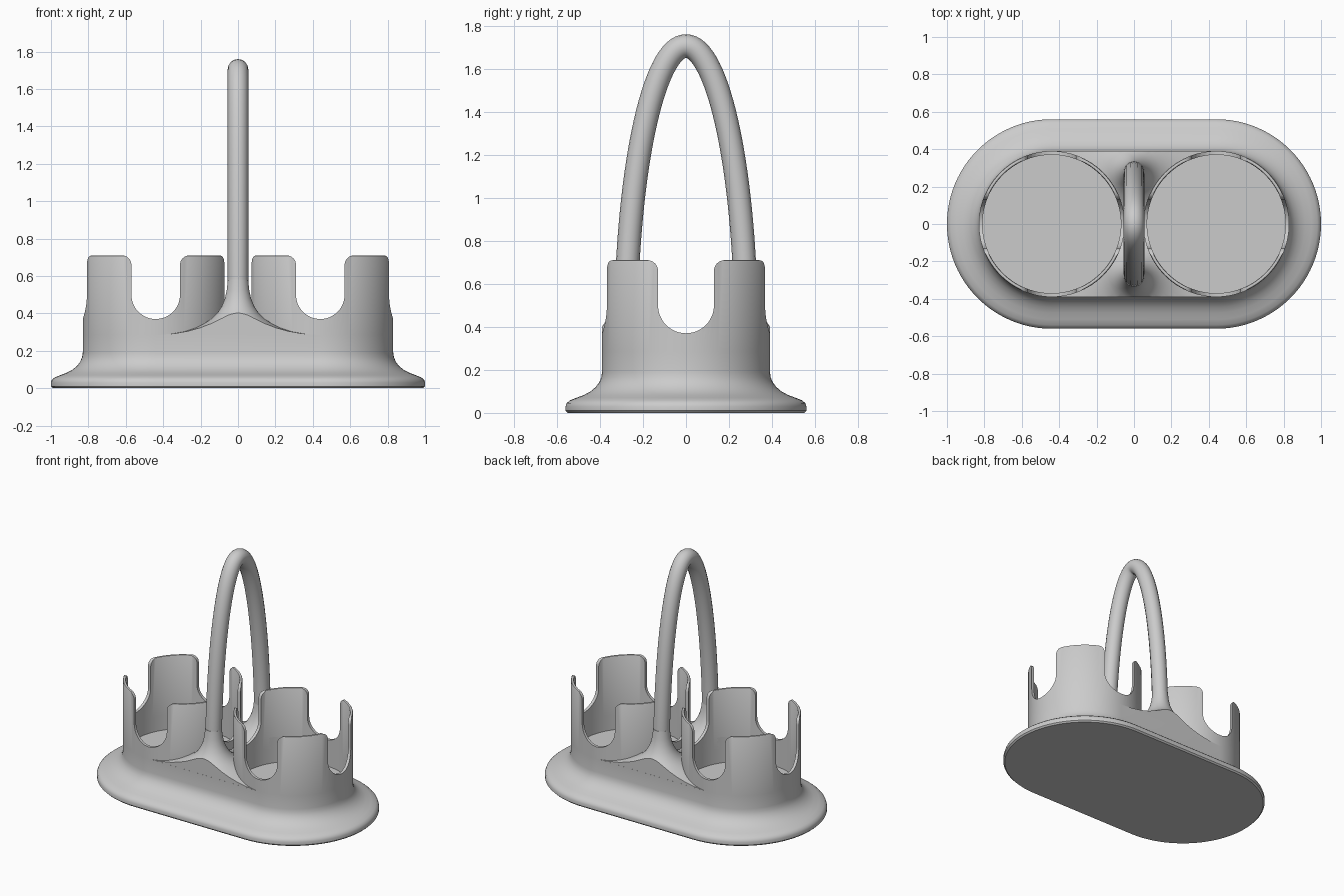
import bpy, bmesh, math
from math import cos, sin, pi, radians
from mathutils import Vector

cube = bpy.data.objects.get("Cube")
if cube:
    bpy.data.objects.remove(cube, do_unlink=True)

SPAN = 0.44      # cup centre distance from the middle
OUTER = 0.39     # cup outer radius
INNER = 0.37     # cup inner radius
DECK = 0.285     # top of the solid body
STEPS = 48       # segments per half circle

grey = bpy.data.materials.new("plain_grey")
grey.use_nodes = True
grey.diffuse_color = (0.6, 0.6, 0.6, 1)
grey.node_tree.nodes["Principled BSDF"].inputs["Base Color"].default_value = (0.6, 0.6, 0.6, 1)


def finish(name, bm):
    bmesh.ops.remove_doubles(bm, verts=bm.verts, dist=1e-5)
    bmesh.ops.recalc_face_normals(bm, faces=bm.faces)
    mesh = bpy.data.meshes.new(name)
    bm.to_mesh(mesh)
    bm.free()
    mesh.materials.append(grey)
    ob = bpy.data.objects.new(name, mesh)
    bpy.context.collection.objects.link(ob)
    return ob


def loft(name, profile, half=0.0, centre=(0, 0), closed=False):
    """Sweep a (radius, height) profile round a stadium, or a circle if half is 0."""
    bm = bmesh.new()
    rings = []
    for r, z in profile:
        ring = []
        for side in (1, -1):
            for i in range(STEPS + 1):
                a = -pi / 2 + pi * i / STEPS
                ring.append(bm.verts.new((centre[0] + side * (half + r * cos(a)),
                                          centre[1] + side * r * sin(a), z)))
        rings.append(ring)
    pairs = list(zip(rings, rings[1:]))
    if closed:
        pairs.append((rings[-1], rings[0]))
    else:
        bm.faces.new(rings[0])
        bm.faces.new(rings[-1])
    n = len(rings[0])
    for low, high in pairs:
        for i in range(n):
            j = (i + 1) % n
            bm.faces.new((low[i], low[j], high[j], high[i]))
    return finish(name, bm)


def cut(ob, tool, operation="DIFFERENCE"):
    mod = ob.modifiers.new("cut", "BOOLEAN")
    mod.operation = operation
    mod.solver = "EXACT"
    mod.object = tool
    bpy.context.view_layer.update()
    bpy.context.view_layer.objects.active = ob
    bpy.ops.object.modifier_apply(modifier=mod.name)


def smooth(ob, angle=35):
    bpy.ops.object.select_all(action="DESELECT")
    ob.select_set(True)
    bpy.context.view_layer.objects.active = ob
    bpy.ops.object.shade_smooth_by_angle(angle=radians(angle))


def notch_cutter(name, centre_x, along_x):
    """U-shaped prism with rounded shoulders, passing right through one cup."""
    w, round_r, top, low = 0.13, 0.05, 0.71, 0.37
    right = [(w + round_r, top + 0.1)]
    for i in range(9):
        a = pi / 2 + pi / 2 * i / 8
        right.append((w + round_r + round_r * cos(a), top - round_r + round_r * sin(a)))
    for i in range(13):
        a = -pi / 2 * i / 12
        right.append((w * cos(a), low + w + w * sin(a)))
    outline = right + [(-u, z) for u, z in reversed(right[:-1])]
    bm = bmesh.new()
    ends = []
    for d in (-0.42, 0.42):
        ends.append([bm.verts.new((centre_x + d, u, z) if along_x else (centre_x + u, d, z))
                     for u, z in outline])
    bm.faces.new(ends[0])
    bm.faces.new(ends[1])
    n = len(outline)
    for i in range(n):
        j = (i + 1) % n
        bm.faces.new((ends[0][i], ends[0][j], ends[1][j], ends[1][i]))
    return finish(name, bm)


# Cutters for the cup wells
helpers = []
wells = [loft("well_cutter", [(INNER, 0.18), (INNER, 0.9)], centre=(s * SPAN, 0)) for s in (1, -1)]
helpers += wells

# Flanged base with two wells
base = loft("base", [(0.55, 0), (0.56, 0.01), (0.56, 0.03), (0.555, 0.045), (0.54, 0.058),
                     (0.51, 0.07), (0.475, 0.083), (0.445, 0.099), (0.42, 0.12),
                     (0.403, 0.143), (0.394, 0.165), (OUTER, 0.19), (OUTER, DECK)], half=SPAN)
for well in wells:
    cut(base, well)
smooth(base)

# Cup walls with four notches each
for side, label in ((1, "left"), (-1, "right")):
    x = side * SPAN
    cup = loft(label + "_cup", [(OUTER, DECK), (OUTER, 0.702), (0.387, 0.708), (0.383, 0.71),
                                (0.377, 0.71), (0.373, 0.708), (INNER, 0.702), (INNER, DECK)],
               centre=(x, 0), closed=True)
    for along_x in (True, False):
        tool = notch_cutter("notch_cutter", x, along_x)
        cut(cup, tool)
        helpers.append(tool)
    smooth(cup)

# Flared feet blending the handle into the base
trim = loft("trim_cutter", [(OUTER - 0.0005, 0.1), (OUTER - 0.0005, 0.9)], half=SPAN)
helpers.append(trim)
for side, label in ((-1, "front"), (1, "back")):
    foot = loft(label + "_handle_foot",
                [(0.43, 0.27), (0.43, 0.286), (0.36, 0.292), (0.29, 0.305), (0.23, 0.323),
                 (0.18, 0.346), (0.14, 0.373), (0.11, 0.402), (0.087, 0.438), (0.07, 0.48),
                 (0.06, 0.525), (0.054, 0.58)], centre=(0, side * 0.279))
    cut(foot, trim, "INTERSECT")
    for well in wells:
        cut(foot, well)
    smooth(foot)

# Arched handle
curve = bpy.data.curves.new("handle", "CURVE")
curve.dimensions = "3D"
curve.bevel_depth = 0.055
curve.bevel_resolution = 6
spline = curve.splines.new("POLY")
count = 65
spline.points.add(count - 1)
for i, p in enumerate(spline.points):
    a = pi * i / (count - 1)
    p.co = (0, -0.28 * cos(a), 0.35 + 1.355 * sin(a), 1)
curve.materials.append(grey)
handle = bpy.data.objects.new("handle", curve)
bpy.context.collection.objects.link(handle)
bpy.ops.object.select_all(action="DESELECT")
handle.select_set(True)
bpy.context.view_layer.objects.active = handle
bpy.ops.object.convert(target="MESH")
smooth(bpy.context.view_layer.objects.active, 60)

# Cutters are no longer needed
for ob in helpers:
    bpy.data.objects.remove(ob, do_unlink=True)
